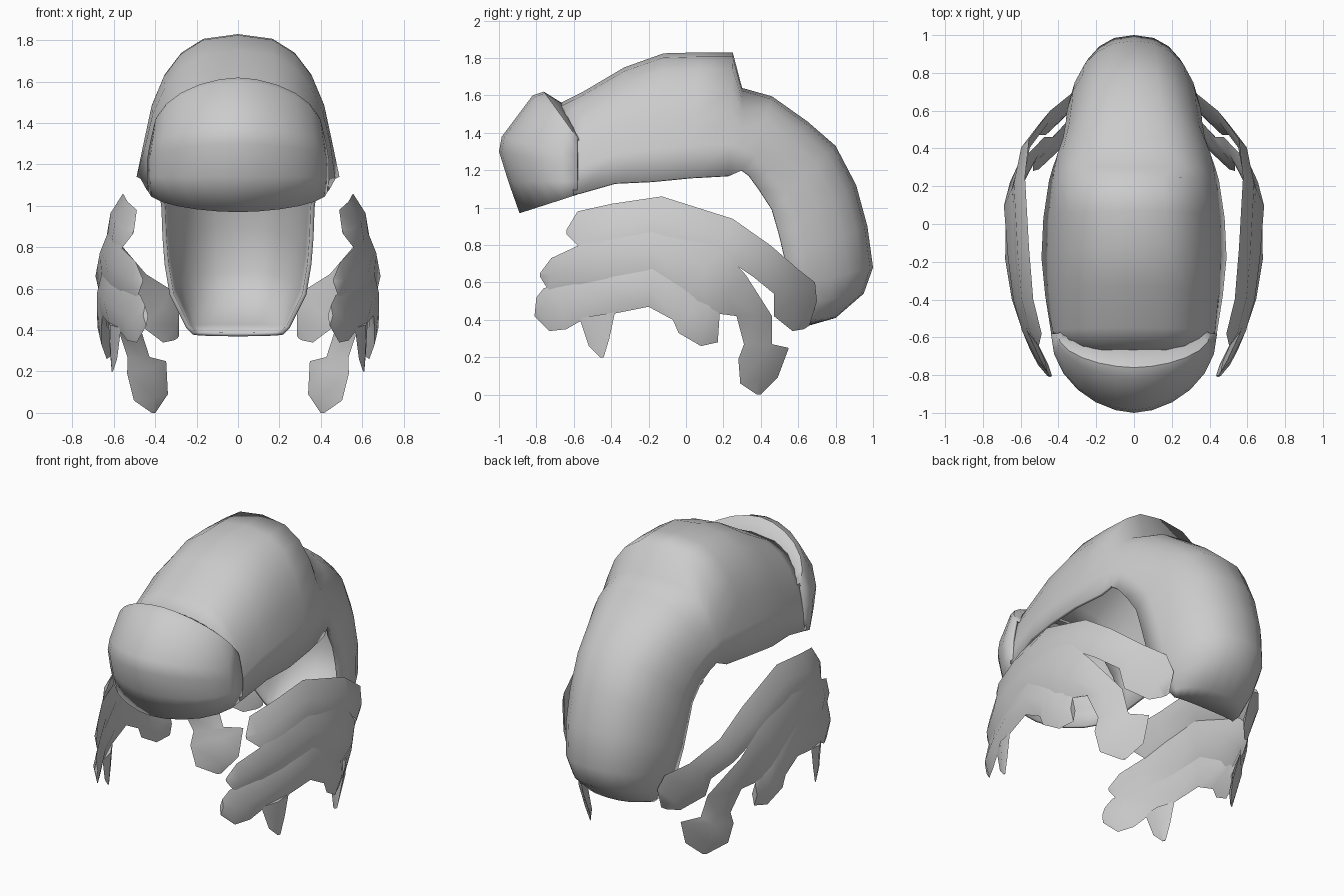
import bpy
import bmesh
import math

ARCH_STEPS = 12

cube = bpy.data.objects.get("Cube")
if cube:
    bpy.data.objects.remove(cube, do_unlink=True)

grey = bpy.data.materials.new("plain_grey")
grey.use_nodes = True
grey.diffuse_color = (0.6, 0.6, 0.6, 1)
grey.node_tree.nodes["Principled BSDF"].inputs["Base Color"].default_value = grey.diffuse_color


def loft(name, rows, closed=False, thickness=0.0, smooth_angle=50):
    """Skin a list of equal-length point rows; closed rows form a capped tube."""
    bm = bmesh.new()
    grid = [[bm.verts.new(point) for point in row] for row in rows]
    count = len(rows[0])
    for near, far in zip(grid, grid[1:]):
        for j in range(count if closed else count - 1):
            k = (j + 1) % count
            bm.faces.new((near[j], far[j], far[k], near[k]))
    if closed:
        bm.faces.new(grid[0])
        bm.faces.new(grid[-1])
        bmesh.ops.recalc_face_normals(bm, faces=bm.faces)
    mesh = bpy.data.meshes.new(name)
    bm.to_mesh(mesh)
    bm.free()
    mesh.materials.append(grey)
    obj = bpy.data.objects.new(name, mesh)
    bpy.context.collection.objects.link(obj)
    bpy.ops.object.select_all(action="DESELECT")
    obj.select_set(True)
    bpy.context.view_layer.objects.active = obj
    bpy.ops.object.shade_smooth_by_angle(angle=math.radians(smooth_angle))
    if thickness:
        shell = obj.modifiers.new("Shell", "SOLIDIFY")
        shell.thickness = thickness
    return obj


def arch(crown_y, crown_z, side_y, side_z, half_width, power, flare=0.0):
    """Arch from left side over crown to right side; low power is boxier."""
    points = []
    for step in range(ARCH_STEPS + 1):
        t = math.pi * step / ARCH_STEPS
        c, rise = math.cos(t), math.sin(t)
        x = half_width * math.copysign(abs(c) ** power, c)
        if step in (0, ARCH_STEPS):
            x += math.copysign(flare, c)
        points.append((x, side_y + (crown_y - side_y) * rise,
                       side_z + (crown_z - side_z) * rise))
    return points


# Main shell: dome, a step down, then the tail curling down and forward
body = [
    (-0.69, 1.55, -0.6, 1.07, 0.435, 0.7),
    (-0.55, 1.62, -0.57, 1.075, 0.44, 0.7),
    (-0.33, 1.75, -0.38, 1.13, 0.46, 0.75, 0.01),
    (-0.12, 1.825, -0.18, 1.14, 0.465, 0.75, 0.025),
    (0.07, 1.83, 0.03, 1.16, 0.46, 0.75, 0.02),
    (0.25, 1.83, 0.23, 1.17, 0.44, 0.75, 0.01),
    (0.3, 1.64, 0.3, 1.2, 0.43, 0.65),
    (0.46, 1.595, 0.34, 1.17, 0.415, 0.7),
    (0.65, 1.46, 0.39, 1.1, 0.385, 0.75),
    (0.8, 1.33, 0.46, 0.99, 0.37, 0.8),
    (0.91, 1.12, 0.5, 0.85, 0.365, 0.85),
    (0.97, 0.9, 0.53, 0.72, 0.355, 0.85),
    (1.0, 0.68, 0.56, 0.57, 0.33, 0.85),
    (0.95, 0.54, 0.59, 0.48, 0.285, 0.85),
    (0.8, 0.41, 0.62, 0.41, 0.25, 0.85),
    (0.66, 0.37, 0.63, 0.38, 0.22, 0.85),
]
loft("body_shell", [arch(*row) for row in body], thickness=0.02, smooth_angle=80)

# Front visor: lip, nose, brow, ridge and the slope tucked under the dome
visor = [
    (-0.89, 0.97, -0.58, 1.07, 0.435),
    (-0.95, 1.14, -0.58, 1.14, 0.44),
    (-1.0, 1.3, -0.58, 1.22, 0.44),
    (-0.985, 1.38, -0.58, 1.28, 0.43),
    (-0.82, 1.6, -0.58, 1.35, 0.415),
    (-0.76, 1.62, -0.58, 1.37, 0.405),
    (-0.6, 1.52, -0.55, 1.33, 0.35),
]
loft("front_visor", [arch(*row, 1.12) for row in visor], thickness=0.015)


def side_x(y, z):
    """Distance of the curved side wall from the centre plane."""
    d = y + 0.1
    x = 0.66 - (0.63 * d ** 3 if d > 0 else 0.43 * d * d)
    x -= 0.4 * max(0, z - 0.8)
    lean = min(1, max(0, y / 0.5))
    return x - 0.35 * lean * max(0, 0.65 - z)


def plate(name, stations):
    """Mirrored pair of lens-section plates, from upper and lower edge points."""
    for side, sign in (("left", 1), ("right", -1)):
        rows = []
        for top_y, top_z, low_y, low_z in stations:
            mid_y, mid_z = (top_y + low_y) / 2, (top_z + low_z) / 2
            bulge = 0.12 * math.hypot(top_y - low_y, top_z - low_z)
            mid_x = (side_x(top_y, top_z) + side_x(low_y, low_z)) / 2
            rows.append([
                (sign * side_x(top_y, top_z), top_y, top_z),
                (sign * (mid_x + bulge), mid_y, mid_z),
                (sign * side_x(low_y, low_z), low_y, low_z),
                (sign * (mid_x - bulge), mid_y, mid_z),
            ])
        loft(f"{side}_{name}", rows, closed=True)


# Side plates, each ending in a rounded foot
plate("upper_plate", [
    (-0.64, 0.88, -0.64, 0.86), (-0.58, 0.98, -0.57, 0.79),
    (-0.4, 1.02, -0.4, 0.83), (-0.13, 1.06, -0.18, 0.87),
    (0.25, 0.94, 0.18, 0.75), (0.45, 0.8, 0.36, 0.63),
    (0.6, 0.67, 0.47, 0.54), (0.69, 0.6, 0.47, 0.42),
    (0.7, 0.5, 0.57, 0.34), (0.66, 0.37, 0.63, 0.35),
])
plate("middle_plate", [
    (-0.78, 0.65, -0.78, 0.63), (-0.72, 0.73, -0.73, 0.55),
    (-0.57, 0.8, -0.57, 0.58), (-0.4, 0.86, -0.4, 0.61),
    (-0.18, 0.9, -0.18, 0.65), (0.19, 0.78, 0, 0.54),
    (0.32, 0.64, 0.12, 0.44), (0.46, 0.42, 0.27, 0.42),
    (0.46, 0.27, 0.31, 0.27), (0.55, 0.25, 0.28, 0.19),
    (0.49, 0.09, 0.29, 0.06), (0.4, 0, 0.38, 0),
])
plate("lower_plate", [
    (-0.8, 0.52, -0.81, 0.42), (-0.76, 0.57, -0.73, 0.34),
    (-0.7, 0.58, -0.64, 0.35), (-0.6, 0.6, -0.57, 0.39),
    (-0.4, 0.64, -0.4, 0.43), (-0.18, 0.68, -0.2, 0.47),
    (0.02, 0.56, -0.07, 0.4), (0.06, 0.5, -0.04, 0.33),
    (0.13, 0.5, 0.08, 0.26), (0.18, 0.43, 0.17, 0.28),
])

# Small spike under each lower plate
plate("spike", [
    (-0.57, 0.41, -0.38, 0.44), (-0.52, 0.26, -0.41, 0.3),
    (-0.46, 0.2, -0.44, 0.2),
])
